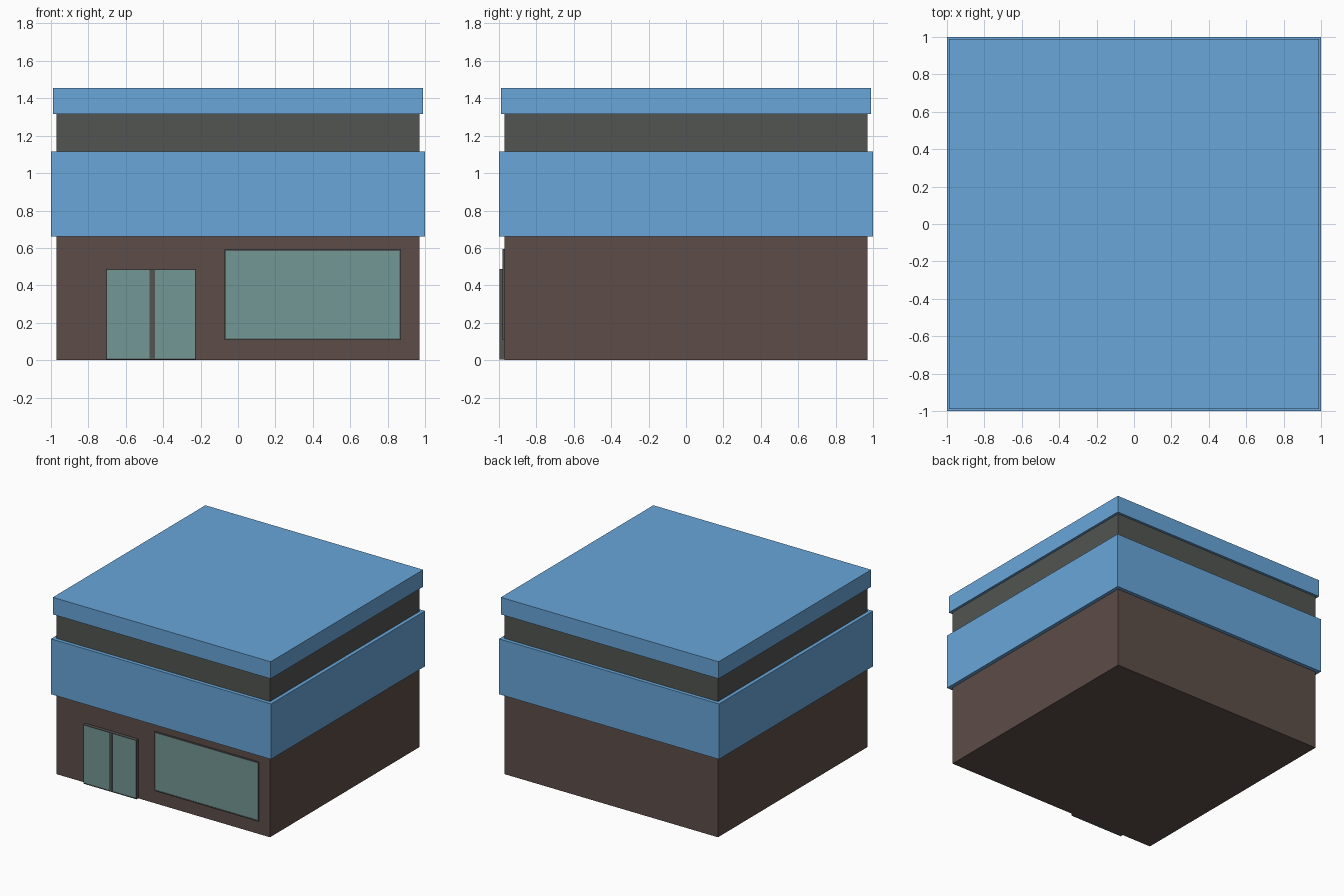
import bpy

if "Cube" in bpy.data.objects:
    bpy.data.objects.remove(bpy.data.objects["Cube"])


def material(name, rgb):
    m = bpy.data.materials.new(name)
    m.diffuse_color = (*rgb, 1)
    m.use_nodes = True
    m.node_tree.nodes["Principled BSDF"].inputs["Base Color"].default_value = m.diffuse_color
    return m


BLUE = material("blue", (0.14, 0.38, 0.70))
BROWN = material("brown", (0.11, 0.075, 0.065))
DARK = material("dark_grey", (0.085, 0.09, 0.085))
GLASS = material("glass", (0.17, 0.31, 0.30))


def box(name, x, y, z, mat):
    """Box from (min, max) ranges on each axis."""
    bpy.ops.mesh.primitive_cube_add(size=1, location=[sum(r) / 2 for r in (x, y, z)])
    o = bpy.context.object
    o.name = name
    o.scale = [r[1] - r[0] for r in (x, y, z)]
    bpy.ops.object.transform_apply(location=False, rotation=False, scale=True)
    o.data.materials.append(mat)
    return o


def framed(name, x, z, y_front, border, splits=()):
    """Glazed panel: dark border bars, optional mullions, glass just behind the bars."""
    y = (y_front, -0.96)
    x0, x1 = x
    z0, z1 = z
    inner_z = (z0 + border, z1 - border)
    box(name + "_frame_left", (x0, x0 + border), y, z, DARK)
    box(name + "_frame_right", (x1 - border, x1), y, z, DARK)
    inner_x = (x0 + border, x1 - border)
    box(name + "_frame_bottom", inner_x, y, (z0, inner_z[0]), DARK)
    box(name + "_frame_top", inner_x, y, (inner_z[1], z1), DARK)
    edges = [inner_x[0]]
    for a, b in splits:
        box(name + "_mullion", (a, b), y, inner_z, DARK)
        edges += [a, b]
    edges.append(inner_x[1])
    for a, b in zip(edges[::2], edges[1::2]):
        box(name + "_glass", (a, b), (y_front + 0.003, -0.96), inner_z, GLASS)


# Stacked square storeys: name, half width, z range, material
for name, h, z, mat in (
    ("ground_floor_walls", 0.97, (0, 0.66), BROWN),
    ("wide_band", 1.0, (0.66, 1.115), BLUE),
    ("upper_walls", 0.97, (1.115, 1.315), DARK),
    ("roof_slab", 0.99, (1.315, 1.455), BLUE),
):
    box(name, (-h, h), (-h, h), z, mat)

# Shopfront
framed("door", (-0.707, -0.225), (0.003, 0.488), -0.998, 0.006, [(-0.473, -0.445)])
framed("window", (-0.073, 0.872), (0.107, 0.593), -0.982, 0.009)
